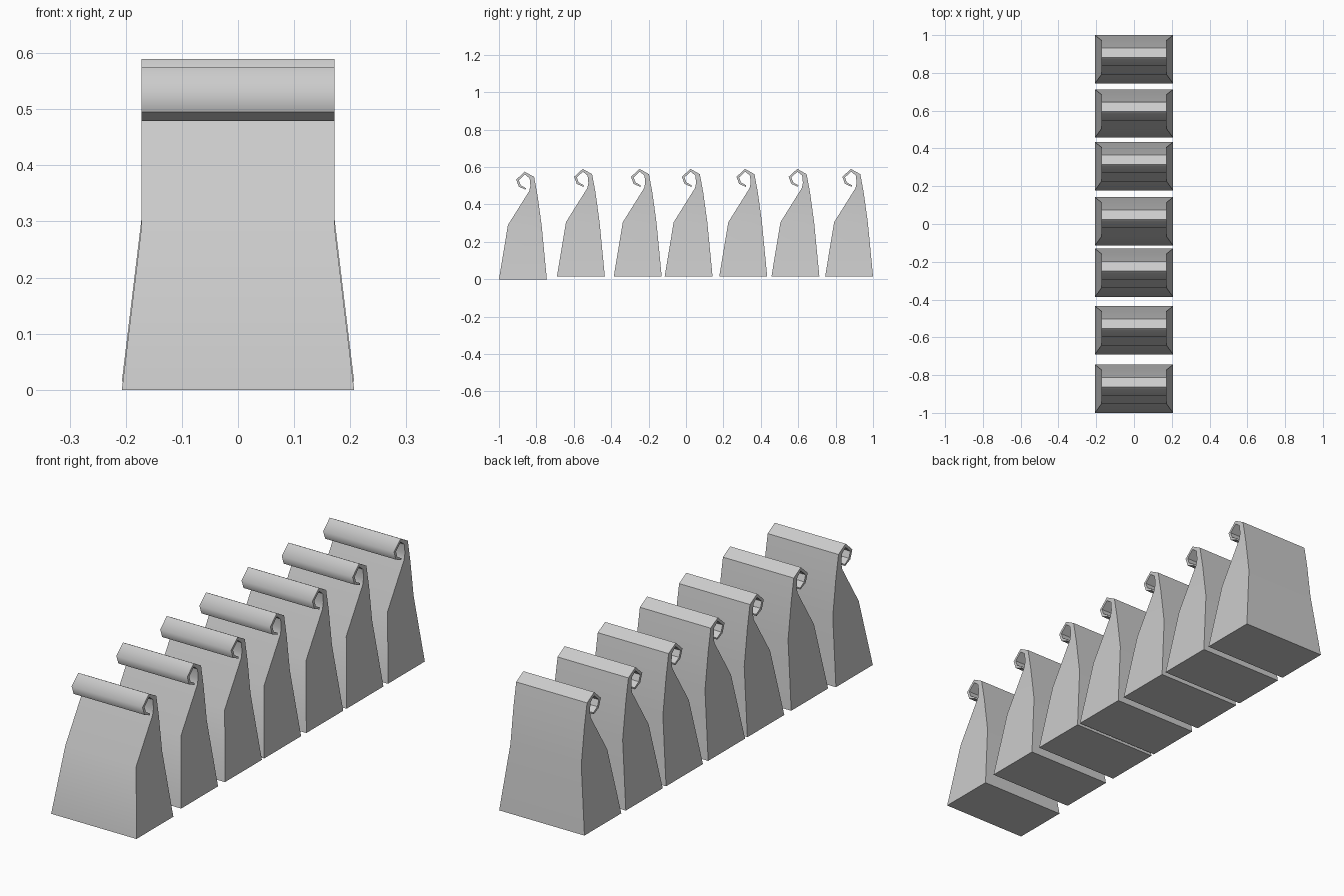
import bpy, bmesh, math

if "Cube" in bpy.data.objects:
    bpy.data.objects.remove(bpy.data.objects["Cube"])

grey = bpy.data.materials.new("paper_grey")
grey.use_nodes = True
grey.diffuse_color = (0.6, 0.6, 0.6, 1)
bsdf = grey.node_tree.nodes["Principled BSDF"]
bsdf.inputs["Base Color"].default_value = (0.6, 0.6, 0.6, 1)
bsdf.inputs["Roughness"].default_value = 0.8

BASE_HALF, TOP_HALF, SHOULDER = 0.207, 0.172, 0.29
ROLL_FRONT = (-0.036, 0.533)

# Side outline (y, z): flared base, then neck with the rolled top
base = [(-0.128, 0), (0.128, 0)]
upper = [
    (0.1, SHOULDER), (0.078, 0.45), (0.06, 0.547), (0.01, 0.575), ROLL_FRONT,
    (-0.022, 0.495), (0.014, 0.479), (0.016, 0.487), (-0.012, 0.503),
    (-0.022, 0.53), (0.011, 0.56), (0.036, 0.54), (0.04, 0.5), (0.034, 0.472),
    (-0.08, SHOULDER),
]


def build_bag_mesh():
    bm = bmesh.new()

    def ring(side):
        low = [bm.verts.new((side * BASE_HALF, y, z)) for y, z in base]
        high = [bm.verts.new((side * TOP_HALF, y, z)) for y, z in upper]
        return low, high

    (low_l, high_l), (low_r, high_r) = ring(1), ring(-1)
    # Side panels: flared lower panel and flat upper panel
    for low, high in ((low_l, high_l), (low_r, high_r)):
        bm.faces.new([low[0], low[1], high[0], high[-1]])
        bm.faces.new(high)
    # Skin wrapped around the outline
    left, right = low_l + high_l, low_r + high_r
    for i in range(len(left)):
        j = (i + 1) % len(left)
        bm.faces.new([left[i], left[j], right[j], right[i]])
    bmesh.ops.recalc_face_normals(bm, faces=bm.faces)
    # Soft shading with sharp folds, the front of the roll stays rounded
    for face in bm.faces:
        face.smooth = True
    for edge in bm.edges:
        rounded = all(math.dist(v.co[1:], ROLL_FRONT) < 0.001 for v in edge.verts)
        edge.smooth = rounded or edge.calc_face_angle() < math.radians(30)
    mesh = bpy.data.meshes.new("paper_bag")
    bm.to_mesh(mesh)
    bm.free()
    mesh.materials.append(grey)
    return mesh


# Row of bags, the front one standing slightly lower
bag_mesh = build_bag_mesh()
for n, y in enumerate((-0.872, -0.562, -0.258, 0.014, 0.306, 0.585, 0.872)):
    bag = bpy.data.objects.new(f"paper_bag_{n + 1}", bag_mesh)
    bag.location = (0, y, 0.015 if n else 0)
    bpy.context.collection.objects.link(bag)
